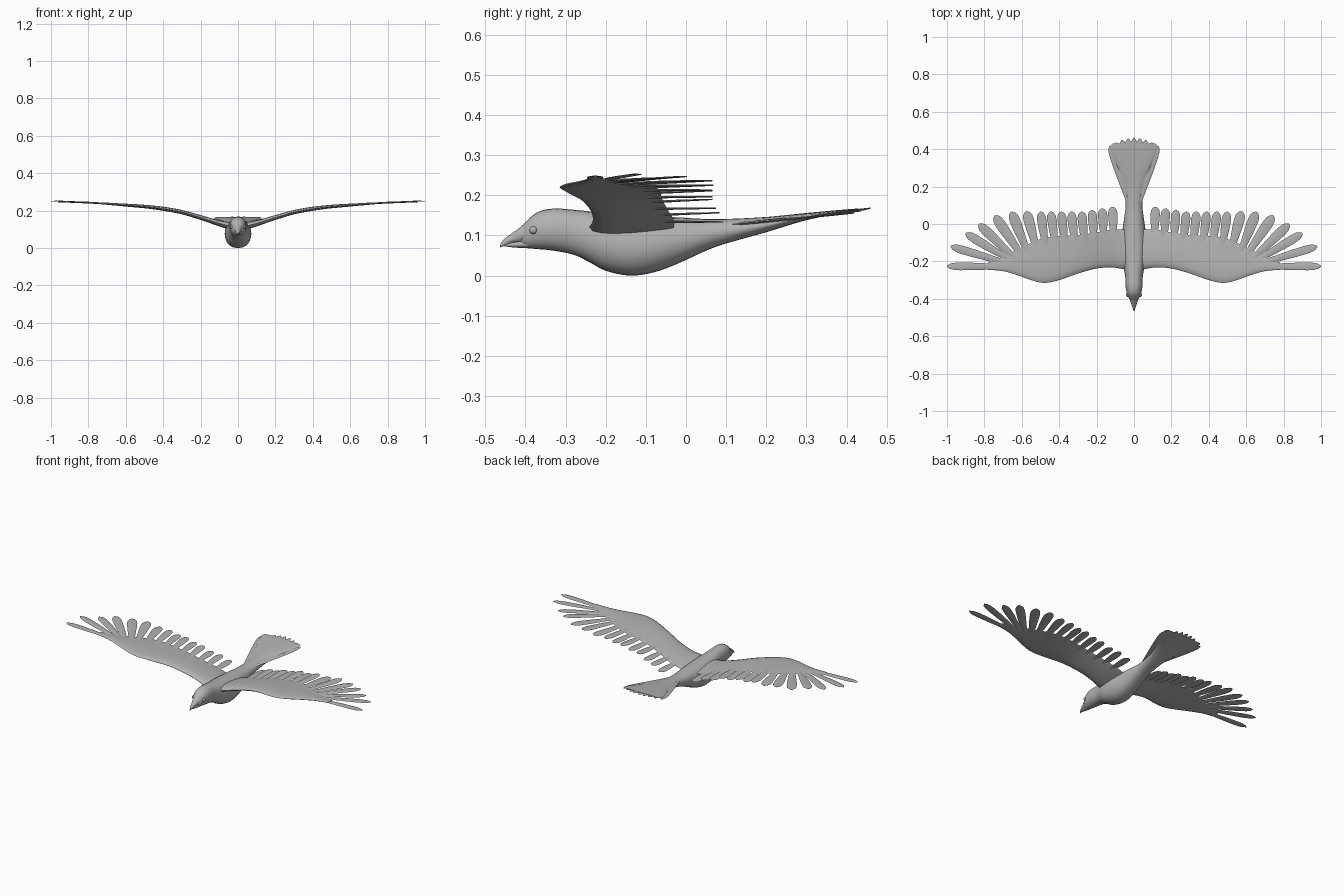
import bpy, bmesh, math
from mathutils import Vector

cube = bpy.data.objects.get("Cube")
if cube:
    bpy.data.objects.remove(cube, do_unlink=True)

GREY = (0.45, 0.45, 0.45, 1)
plumage = bpy.data.materials.new("plumage_grey")
plumage.use_nodes = True
plumage.diffuse_color = GREY
plumage.node_tree.nodes["Principled BSDF"].inputs["Base Color"].default_value = GREY


def smooth(rows, steps=4):
    """Catmull-Rom interpolation through rows of numbers."""
    out = []
    for i in range(len(rows) - 1):
        a, b, c, d = (rows[max(i - 1, 0)], rows[i], rows[i + 1], rows[min(i + 2, len(rows) - 1)])
        for k in range(steps):
            t = k / steps
            out.append(tuple(
                q + t * (r - p) / 2 + t * t * (p - 2.5 * q + 2 * r - s / 2)
                + t ** 3 * (1.5 * (q - r) + (s - p) / 2)
                for p, q, r, s in zip(a, b, c, d)))
    return out + [rows[-1]]


def loft(bm, rings):
    """Skin a series of closed rings and cap both ends."""
    loops = [[bm.verts.new(p) for p in ring] for ring in rings]
    n = len(loops[0])
    for a, b in zip(loops, loops[1:]):
        for i in range(n):
            j = (i + 1) % n
            bm.faces.new((a[i], a[j], b[j], b[i]))
    bm.faces.new(loops[0])
    bm.faces.new(loops[-1])


def finish(bm, name, mirror=False, angle=50):
    bmesh.ops.recalc_face_normals(bm, faces=bm.faces)
    mesh = bpy.data.meshes.new(name)
    bm.to_mesh(mesh)
    bm.free()
    ob = bpy.data.objects.new(name, mesh)
    bpy.context.collection.objects.link(ob)
    mesh.materials.append(plumage)
    if mirror:
        ob.modifiers.new("Mirror", 'MIRROR').use_mirror_merge = False
    bpy.ops.object.select_all(action='DESELECT')
    ob.select_set(True)
    bpy.context.view_layer.objects.active = ob
    bpy.ops.object.shade_smooth_by_angle(angle=math.radians(angle))
    return ob


def body_ring(row, n=24):
    y, low, high, half = row
    ring = []
    for i in range(n):
        a = math.tau * i / n
        c, s = math.cos(a), math.sin(a)
        ring.append((half * math.copysign(abs(c) ** 0.85, c), y,
                     (low + high) / 2 + (high - low) / 2 * s))
    return ring


def long_part(name, rows):
    bm = bmesh.new()
    loft(bm, [body_ring(r) for r in smooth(rows)])
    return finish(bm, name)


# Body, head and tail base: y, underside, top, half width
long_part("body", [
    (-.412, .075, .118, .014), (-.40, .069, .133, .026), (-.37, .066, .158, .039),
    (-.33, .062, .167, .045), (-.28, .052, .164, .047), (-.24, .033, .16, .055),
    (-.2, .012, .156, .065), (-.14, .0, .152, .071), (-.08, .008, .148, .069),
    (-.02, .03, .145, .06), (.05, .062, .141, .05), (.1, .08, .141, .045),
    (.2, .108, .146, .053), (.3, .138, .156, .085), (.4, .158, .165, .125),
    (.43, .163, .167, .115)])

# Beak
long_part("upper_beak", [(-.395, .082, .134, .025), (-.43, .081, .108, .014),
                         (-.452, .074, .092, .007), (-.464, .07, .077, .002)])
long_part("lower_beak", [(-.395, .068, .09, .021), (-.43, .07, .084, .011),
                         (-.452, .073, .079, .004)])

# Eyes
bm = bmesh.new()
bmesh.ops.create_uvsphere(bm, u_segments=12, v_segments=8, radius=.01)
bmesh.ops.translate(bm, verts=bm.verts, vec=(.033, -.38, .113))
finish(bm, "eyes", mirror=True)

# Wing stations: x, leading edge, trailing edge, height, half thickness
WING = smooth([
    (.02, -.24, -.03, .115, .03), (.06, -.24, -.03, .122, .026),
    (.12, -.232, -.03, .138, .021), (.2, -.238, -.045, .163, .018),
    (.3, -.265, -.06, .192, .016), (.4, -.3, -.065, .21, .015),
    (.48, -.315, -.075, .22, .013), (.55, -.3, -.1, .226, .012),
    (.62, -.275, -.135, .231, .01), (.7, -.252, -.175, .237, .008),
    (.78, -.245, -.205, .242, .004)])


def wing_at(x, column):
    for a, b in zip(WING, WING[1:]):
        if x <= b[0]:
            t = max(0, (x - a[0]) / (b[0] - a[0]))
            return a[column] + t * (b[column] - a[column])
    return WING[-1][column] + .04 * (x - WING[-1][0])


def wing_ring(row, n=16):
    x, lead, trail, z, thick = row
    ring = []
    for i in range(n):
        a = math.tau * i / n
        c, s = math.cos(a), math.sin(a)
        ring.append((x, (lead + trail) / 2 + (trail - lead) / 2 * c,
                     z + thick * s * (.65 - .35 * c)))
    return ring


bm = bmesh.new()
loft(bm, [wing_ring(r) for r in WING])
finish(bm, "wings", mirror=True)


# Feathers: thin blades with a rounded tip, as (length fraction, width fraction)
BLADE = [(0, .55), (.3, .75), (.6, .95), (.8, 1), (.9, .88), (.96, .6), (1, .15)]


def feather(bm, root, tip, width, height, thick=.004):
    root, tip = Vector(root), Vector(tip)
    side = (tip - root).normalized()
    side = Vector((side.y, -side.x))
    rings = []
    for s, w in BLADE:
        mid = root.lerp(tip, s)
        ring = []
        for u, v in ((1, 0), (.4, 1), (-.4, 1), (-1, 0), (-.4, -1), (.4, -1)):
            p = mid + side * (u * w * width / 2)
            ring.append((p.x, p.y, height(mid.x, s) + v * thick * (1 - .6 * s)))
        rings.append(ring)
    loft(bm, rings)


# Flight feathers: inner row by rule, outer fan by root and tip
flight = []
for i in range(8):
    x = .115 + .055 * i
    flight.append(((x * .94, wing_at(x, 2) - .06),
                   (x, .066 + .026 * max(0, 1 - i / 3)), .05))
flight += [((.52, -.14), (.575, .068), .056), ((.57, -.15), (.655, .065), .056),
           ((.6, -.17), (.745, .045), .056), ((.63, -.19), (.83, 0), .052),
           ((.65, -.2), (.9, -.05), .048), ((.66, -.215), (.98, -.12), .045),
           ((.66, -.228), (1, -.226), .042)]
bm = bmesh.new()
for i, (root, tip, width) in enumerate(flight):
    lift = .003 if i % 2 else -.003
    feather(bm, root, tip, width, lambda x, s: wing_at(x, 3) + lift * s)
finish(bm, "flight_feathers", mirror=True)

# Tail fan, stacked lower towards the sides
bm = bmesh.new()
for i in range(-4, 5):
    a = i / 4
    feather(bm, (a * .03, .12), (a * .128, .46 - .042 * a * a), .042,
            lambda x, s: .128 + .04 * s - .012 * a * a * s)
finish(bm, "tail_feathers")
